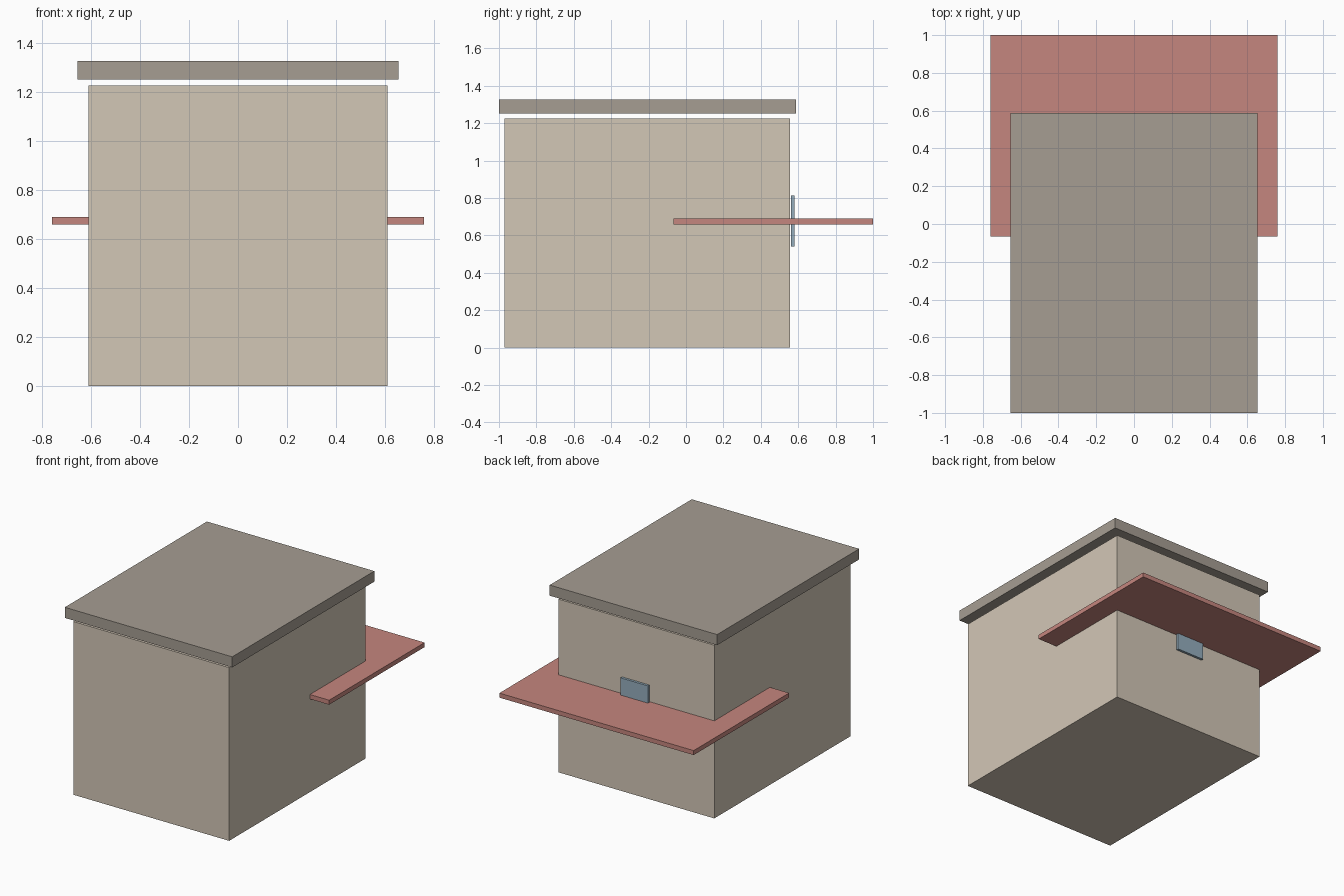
import bpy

if "Cube" in bpy.data.objects:
    bpy.data.objects.remove(bpy.data.objects["Cube"])


def material(name, rgb):
    m = bpy.data.materials.new(name)
    m.diffuse_color = (*rgb, 1)
    m.use_nodes = True
    m.node_tree.nodes["Principled BSDF"].inputs["Base Color"].default_value = m.diffuse_color
    return m


def box(name, x, y, z, mat):
    """Axis-aligned box from (min, max) ranges."""
    ranges = (x, y, z)
    centre = [(a + b) / 2 for a, b in ranges]
    size = [b - a for a, b in ranges]
    bpy.ops.mesh.primitive_cube_add(size=1, location=centre)
    ob = bpy.context.object
    ob.name = name
    ob.scale = size
    bpy.ops.object.transform_apply(location=False, rotation=False, scale=True)
    ob.data.materials.append(mat)
    return ob


plaster = material("plaster", (0.65, 0.57, 0.47))
stone = material("stone", (0.38, 0.34, 0.29))
awning_red = material("awning_red", (0.56, 0.24, 0.21))
sign_blue = material("sign_blue", (0.30, 0.42, 0.51))

# Main building block
box("building_body", (-0.61, 0.61), (-0.97, 0.555), (0, 1.225), plaster)
# Overhanging flat roof, floating just above the walls
box("roof_slab", (-0.655, 0.655), (-1.0, 0.588), (1.25, 1.325), stone)
# Wide canopy cutting through the rear half of the building
box("canopy", (-0.76, 0.76), (-0.067, 1.0), (0.658, 0.69), awning_red)
# Small panel on the rear wall
box("wall_panel", (-0.107, 0.107), (0.562, 0.579), (0.54, 0.812), sign_blue)
